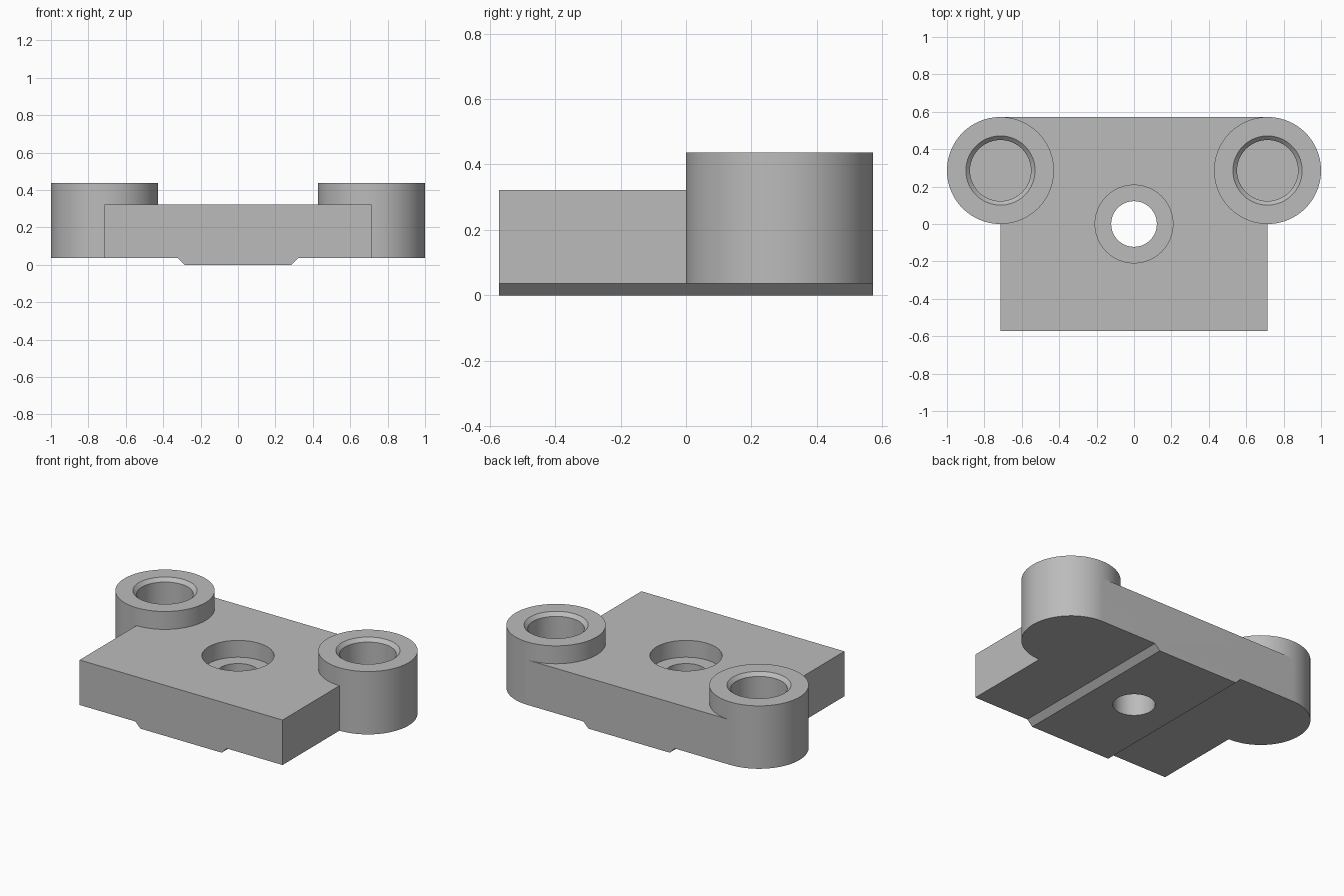
import bpy, bmesh, math

cube = bpy.data.objects.get("Cube")
if cube:
    bpy.data.objects.remove(cube, do_unlink=True)

# Main dimensions
HALF_X, HALF_Y = 0.714, 0.572
BASE, TOP, BOSS_TOP = 0.036, 0.322, 0.436
BOSS_R = HALF_Y / 2

grey = bpy.data.materials.new("plain grey")
grey.use_nodes = True
colour = (0.5, 0.5, 0.5, 1)
grey.diffuse_color = colour
grey.node_tree.nodes["Principled BSDF"].inputs["Base Color"].default_value = colour


def finish(name, bm):
    bmesh.ops.recalc_face_normals(bm, faces=bm.faces)
    mesh = bpy.data.meshes.new(name)
    bm.to_mesh(mesh)
    bm.free()
    mesh.materials.append(grey)
    obj = bpy.data.objects.new(name, mesh)
    bpy.context.collection.objects.link(obj)
    return obj


def turned(name, x, y, profile, sides=96):
    """Solid of revolution: profile is (radius, z) from bottom to top."""
    bm = bmesh.new()
    rings = []
    for r, z in profile:
        rings.append([bm.verts.new((x + r * math.cos(math.tau * i / sides),
                                    y + r * math.sin(math.tau * i / sides), z))
                      for i in range(sides)])
    for low, high in zip(rings, rings[1:]):
        for i in range(sides):
            j = (i + 1) % sides
            bm.faces.new((low[i], low[j], high[j], high[i]))
    bm.faces.new(rings[0])
    bm.faces.new(rings[-1])
    return finish(name, bm)


def combine(target, tool, operation):
    mod = target.modifiers.new(operation.lower(), "BOOLEAN")
    mod.operation, mod.solver, mod.object = operation, "EXACT", tool
    bpy.context.view_layer.objects.active = target
    bpy.ops.object.modifier_apply(modifier=mod.name)
    bpy.data.objects.remove(tool, do_unlink=True)


# Plate with the tapered locating rib underneath, extruded front to back
half = [(0.286, 0), (0.322, BASE), (HALF_X, BASE), (HALF_X, TOP)]
outline = half + [(-x, z) for x, z in reversed(half)]
bm = bmesh.new()
face = bm.faces.new([bm.verts.new((x, -HALF_Y, z)) for x, z in outline])
back = bmesh.ops.extrude_face_region(bm, geom=[face])["geom"]
bmesh.ops.translate(bm, vec=(0, 2 * HALF_Y, 0),
                    verts=[v for v in back if isinstance(v, bmesh.types.BMVert)])
plate = finish("mounting_plate", bm)

# Round bosses at the back corners
for side in (-1, 1):
    boss = turned("boss", side * HALF_X, BOSS_R, [(BOSS_R, BASE), (BOSS_R, BOSS_TOP)])
    combine(plate, boss, "UNION")

# Blind boss holes with chamfered rims
for side in (-1, 1):
    hole = turned("boss_hole", side * HALF_X, BOSS_R,
                  [(0.163, 0.11), (0.163, BOSS_TOP - 0.022),
                   (0.185, BOSS_TOP), (0.185, BOSS_TOP + 0.1)])
    combine(plate, hole, "DIFFERENCE")

# Counterbored screw hole through the middle
screw_hole = turned("screw_hole", 0, 0,
                    [(0.122, -0.1), (0.122, TOP - 0.107),
                     (0.208, TOP - 0.107), (0.208, TOP + 0.1)])
combine(plate, screw_hole, "DIFFERENCE")

# Smooth the round walls, keep the edges crisp
bpy.ops.object.select_all(action="DESELECT")
plate.select_set(True)
bpy.context.view_layer.objects.active = plate
bpy.ops.object.shade_smooth_by_angle(angle=math.radians(20))
